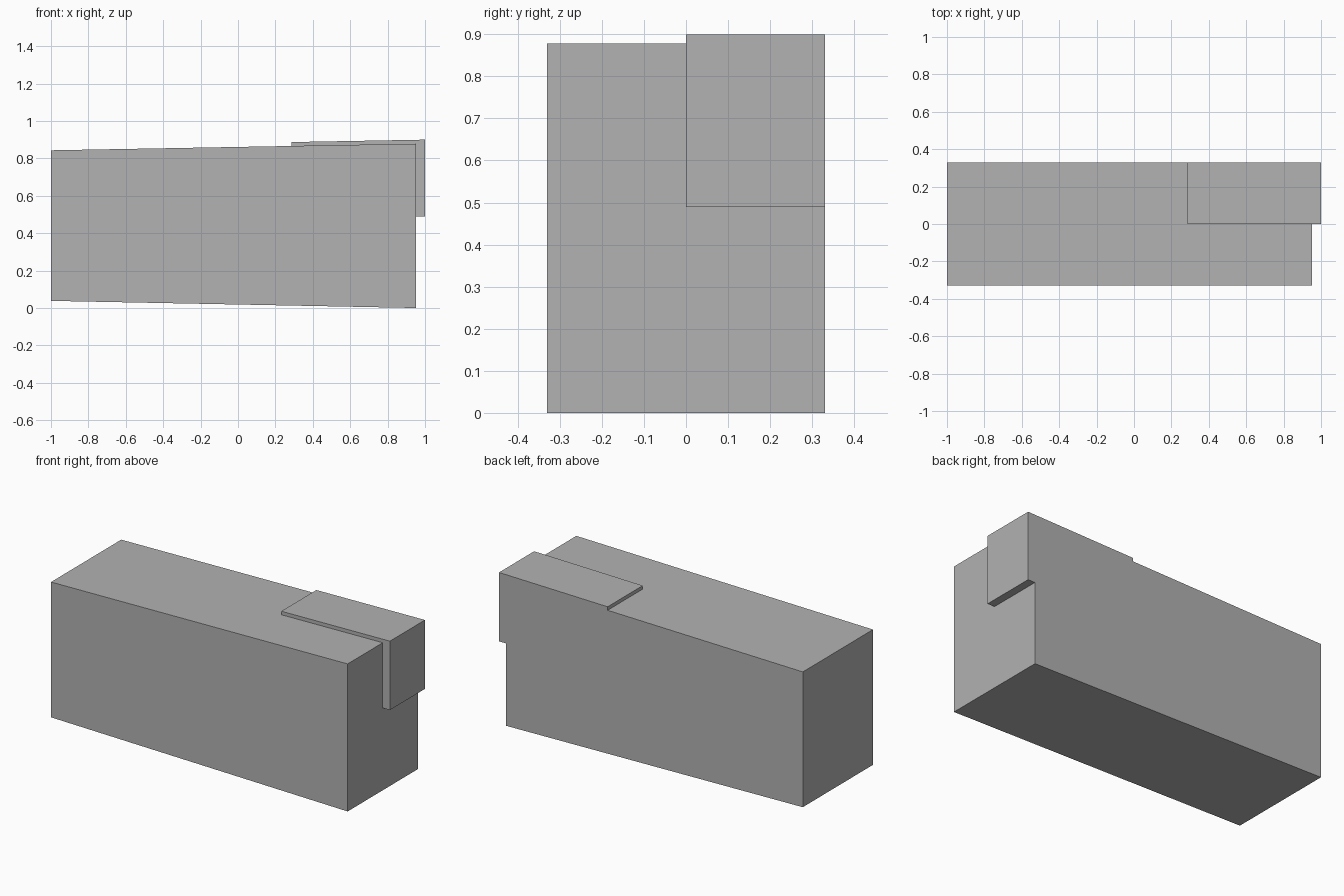
import bpy
import bmesh

cube = bpy.data.objects.get("Cube")
if cube:
    bpy.data.objects.remove(cube, do_unlink=True)

# Plain grey material
grey = bpy.data.materials.new("plain_grey")
grey.use_nodes = True
colour = (0.445, 0.445, 0.445, 1)
grey.diffuse_color = colour
grey.node_tree.nodes["Principled BSDF"].inputs["Base Color"].default_value = colour


def extrude_profile(name, profile, y_front, y_back):
    """Extrude a closed x-z profile along y into a flat-faced solid."""
    bm = bmesh.new()
    face = bm.faces.new([bm.verts.new((x, y_front, z)) for x, z in profile])
    result = bmesh.ops.extrude_face_region(bm, geom=[face], use_keep_orig=True)
    moved = [v for v in result["geom"] if isinstance(v, bmesh.types.BMVert)]
    bmesh.ops.translate(bm, verts=moved, vec=(0, y_back - y_front, 0))
    bmesh.ops.recalc_face_normals(bm, faces=bm.faces)
    mesh = bpy.data.meshes.new(name)
    bm.to_mesh(mesh)
    bm.free()
    mesh.materials.append(grey)
    obj = bpy.data.objects.new(name, mesh)
    bpy.context.collection.objects.link(obj)
    return obj


HALF_DEPTH = 0.33
END_X = 0.953


def body_top(x):
    """Height of the gently sloping top of the body."""
    return 0.843 + (x + 1) * 0.018


# Tapered main block
extrude_profile("main_block", [
    (-1, 0.038), (END_X, 0), (END_X, body_top(END_X)), (-1, body_top(-1)),
], -HALF_DEPTH, HALF_DEPTH)

# Thin L-shaped cap wrapping the top and the end of the rear half
CAP_X = 0.285
extrude_profile("corner_cap", [
    (CAP_X, body_top(CAP_X)), (END_X, body_top(END_X)),
    (END_X, 0.49), (1, 0.49), (1, 0.9), (CAP_X, 0.887),
], 0, HALF_DEPTH)
